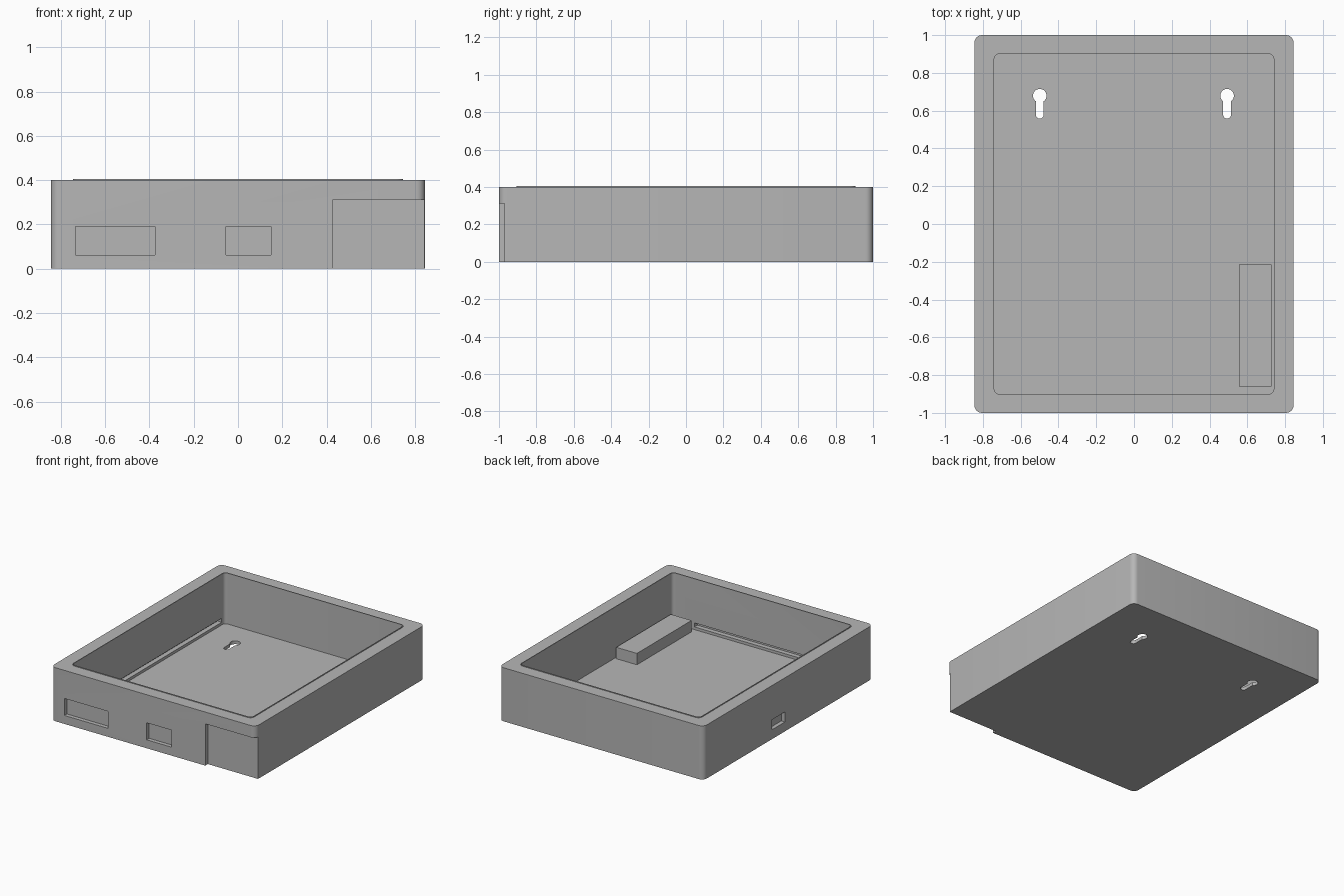
import bpy, bmesh, math

default = bpy.data.objects.get("Cube")
if default:
    bpy.data.objects.remove(default, do_unlink=True)

grey = bpy.data.materials.new("plain_grey")
COLOUR = (0.47, 0.47, 0.47, 1)
grey.diffuse_color = COLOUR
grey.use_nodes = True
grey.node_tree.nodes["Principled BSDF"].inputs["Base Color"].default_value = COLOUR


def add_object(name, bm):
    bmesh.ops.recalc_face_normals(bm, faces=bm.faces)
    mesh = bpy.data.meshes.new(name)
    bm.to_mesh(mesh)
    bm.free()
    mesh.materials.append(grey)
    obj = bpy.data.objects.new(name, mesh)
    bpy.context.collection.objects.link(obj)
    return obj


def box(name, x, y, z, radius=0):
    """Box between (low, high) pairs, with optional rounded upright edges."""
    bm = bmesh.new()
    bmesh.ops.create_cube(bm, size=1)
    for v in bm.verts:
        v.co = [lo + (c + 0.5) * (hi - lo) for c, (lo, hi) in zip(v.co, (x, y, z))]
    if radius:
        upright = [e for e in bm.edges
                   if abs(e.verts[0].co.z - e.verts[1].co.z) > 1e-4]
        bmesh.ops.bevel(bm, geom=upright, offset=radius, segments=6,
                        profile=0.5, affect='EDGES')
    return add_object(name, bm)


def keyhole(name, x, y, big, small, length):
    """Upright prism: round head with a narrower slot ending in a half circle."""
    bm = bmesh.new()
    neck = math.asin(small / big)
    steps = 24
    outline = []
    for i in range(steps + 1):
        a = -math.pi / 2 + neck + (2 * math.pi - 2 * neck) * i / steps
        outline.append((x + big * math.cos(a), y + big * math.sin(a)))
    for i in range(13):
        a = math.pi + math.pi * i / 12
        outline.append((x + small * math.cos(a), y - length + small * math.sin(a)))
    face = bm.faces.new([bm.verts.new((px, py, -0.05)) for px, py in outline])
    top = bmesh.ops.extrude_face_region(bm, geom=[face])["geom"]
    bmesh.ops.translate(bm, vec=(0, 0, 0.12),
                        verts=[g for g in top if isinstance(g, bmesh.types.BMVert)])
    return add_object(name, bm)


def combine(target, tool, operation):
    mod = target.modifiers.new(operation, 'BOOLEAN')
    mod.operation, mod.solver, mod.object = operation, 'EXACT', tool
    bpy.context.view_layer.update()
    graph = bpy.context.evaluated_depsgraph_get()
    mesh = bpy.data.meshes.new_from_object(target.evaluated_get(graph))
    target.modifiers.clear()
    target.data = mesh
    bpy.data.objects.remove(tool, do_unlink=True)


# Outer shell with a thin raised lip around the opening
W, D, H, FLOOR = 0.845, 1.0, 0.4, 0.025
case = box("open_case", (-W, W), (-D, D), (0, H), 0.04)
lip = box("lip", (-0.746, 0.746), (-0.906, 0.906), (0.3, H + 0.005), 0.031)
combine(case, lip, 'UNION')

cutters = [
    # Main cavity
    box("cavity", (-0.74, 0.74), (-0.9, 0.9), (FLOOR, 0.6), 0.025),
    # Board grooves low in the left-hand and front walls
    box("side_groove", (-0.775, -0.7), (-0.935, 0.865), (0.045, 0.075)),
    box("front_groove", (-0.775, 0.56), (-0.935, -0.86), (0.045, 0.075)),
    # Shallow recesses in the front
    box("wide_recess", (-0.735, -0.375), (-1.1, -0.97), (0.063, 0.19)),
    box("small_recess", (-0.055, 0.15), (-1.1, -0.97), (0.063, 0.19)),
    box("corner_recess", (0.43, 1), (-1.1, -0.97), (-0.1, 0.312)),
    # Shallow recess in the side
    box("side_recess", (-1, -0.815), (0.04, 0.19), (0.07, 0.145)),
]
# Hanging keyholes through the floor
for x in (-0.499, 0.493):
    cutters.append(keyhole("keyhole", x, 0.679, 0.036, 0.021, 0.1))
for cutter in cutters:
    combine(case, cutter, 'DIFFERENCE')

# Raised block on the floor
block = box("floor_block", (0.556, 0.727), (-0.86, -0.215), (FLOOR, 0.11))

bpy.ops.object.select_all(action='DESELECT')
case.select_set(True)
bpy.context.view_layer.objects.active = case
bpy.ops.object.shade_smooth_by_angle(angle=math.radians(30))
